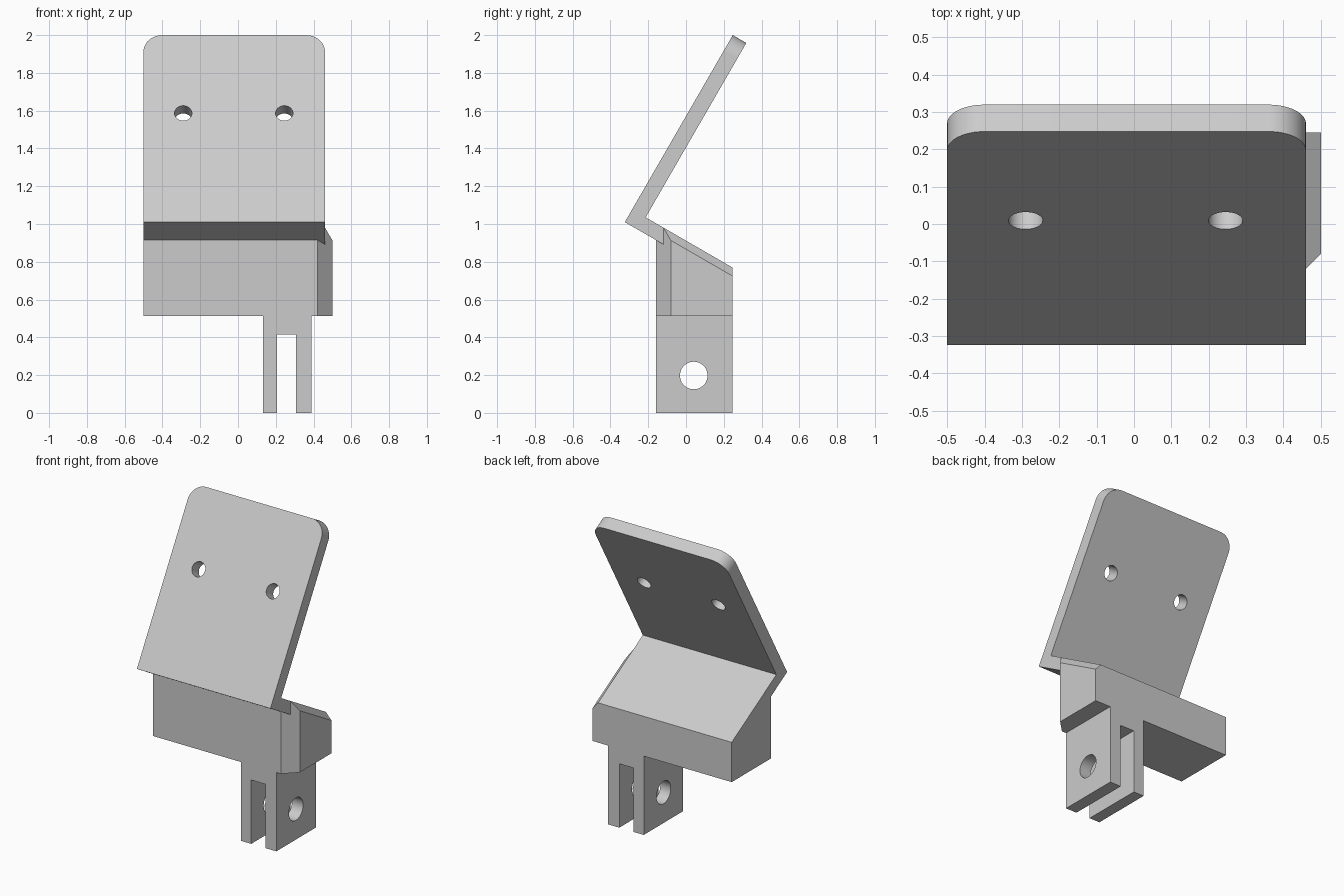
import bpy, bmesh, math
from mathutils import Vector

cube = bpy.data.objects.get("Cube")
if cube:
    bpy.data.objects.remove(cube, do_unlink=True)

grey = bpy.data.materials.new("plain grey")
grey.use_nodes = True
COLOUR = (0.6, 0.6, 0.6, 1)
grey.diffuse_color = COLOUR
grey.node_tree.nodes["Principled BSDF"].inputs["Base Color"].default_value = COLOUR

TILT = math.radians(30)
UP = Vector((0, math.sin(TILT), math.cos(TILT)))      # along the leaning plate
BACK = Vector((0, math.cos(TILT), -math.sin(TILT)))   # through the plate, down the slope
CORNER = Vector((0, -0.324, 1.01))                    # front lower edge of the plate
THICK, LEDGE = 0.083, 0.077
LEFT, RIGHT = -0.5, 0.46
FRONT, REAR, FLOOR = -0.16, 0.245, 0.512
SLOPE = math.tan(TILT)


def under(y):
    return CORNER.z - (y - CORNER.y) * SLOPE


def top(y):
    return under(y) + LEDGE / math.cos(TILT)


def loft(name, ring_a, ring_b):
    """Solid between two matching outlines."""
    bm = bmesh.new()
    a = [bm.verts.new(p) for p in ring_a]
    b = [bm.verts.new(p) for p in ring_b]
    bm.faces.new(a)
    bm.faces.new(b[::-1])
    for i in range(len(a)):
        j = (i + 1) % len(a)
        bm.faces.new((a[j], a[i], b[i], b[j]))
    bmesh.ops.recalc_face_normals(bm, faces=bm.faces)
    mesh = bpy.data.meshes.new(name)
    bm.to_mesh(mesh)
    bm.free()
    obj = bpy.data.objects.new(name, mesh)
    bpy.context.collection.objects.link(obj)
    mesh.materials.append(grey)
    return obj


def drill(obj, centre, axis, radius):
    """Cut a round hole through a part."""
    bpy.ops.mesh.primitive_cylinder_add(
        vertices=48, radius=radius, depth=0.5, location=centre,
        rotation=axis.to_track_quat('Z', 'Y').to_euler())
    cutter = bpy.context.object
    cutter.name = "hole_cutter"
    cutter.hide_render = True
    cutter.data.materials.append(grey)
    mod = obj.modifiers.new("hole", 'BOOLEAN')
    mod.operation, mod.solver, mod.object = 'DIFFERENCE', 'EXACT', cutter
    bpy.context.view_layer.objects.active = obj
    bpy.ops.object.modifier_apply(modifier=mod.name)
    bpy.data.objects.remove(cutter, do_unlink=True)


def smooth(obj):
    bpy.ops.object.select_all(action='DESELECT')
    obj.select_set(True)
    bpy.context.view_layer.objects.active = obj
    bpy.ops.object.shade_smooth_by_angle(angle=math.radians(30))


# Leaning plate with two rounded top corners and two screw holes
LENGTH, ROUND, STEPS = 1.143, 0.1, 12
outline = [(LEFT, 0), (RIGHT, 0)]
for cx, start in ((RIGHT - ROUND, 0), (LEFT + ROUND, 90)):
    for i in range(STEPS + 1):
        t = math.radians(start + 90 * i / STEPS)
        outline.append((cx + ROUND * math.cos(t), LENGTH - ROUND + ROUND * math.sin(t)))
face = [CORNER + UP * s + Vector((x, 0, 0)) for x, s in outline]
plate = loft("leaning_plate", face, [p + BACK * THICK for p in face])
for x in (-0.29, 0.245):
    drill(plate, CORNER + UP * 0.666 + Vector((x, 0, 0)), BACK, 0.046)
smooth(plate)

# Sloping ledge joining the plate to the body
low = CORNER.y + BACK.y * THICK
high = low + LEDGE * UP.y
plan = [(LEFT, low, high), (RIGHT, low, high), (RIGHT, -0.12, -0.12),
        (0.42, FRONT, FRONT), (LEFT, FRONT, FRONT)]
loft("sloping_ledge", [(x, yl, under(yl)) for x, yl, yh in plan],
     [(x, yh, top(yh)) for x, yl, yh in plan])

# Body with sloping top, cut front corner and chamfered side edge
plan = [(LEFT, FRONT), (0.42, FRONT), (0.5, -0.08), (0.5, REAR), (LEFT, REAR)]
body = loft("body", [(x, y, FLOOR) for x, y in plan], [(x, y, top(y)) for x, y in plan])
bm = bmesh.new()
bm.from_mesh(body.data)
normal = BACK.cross(Vector((0.04, 0, -0.045)))
if normal.z < 0:
    normal.negate()
bmesh.ops.bisect_plane(bm, geom=bm.verts[:] + bm.edges[:] + bm.faces[:],
                       plane_co=(RIGHT, 0, top(0)), plane_no=normal, clear_outer=True)
bmesh.ops.holes_fill(bm, edges=[e for e in bm.edges if e.is_boundary])
bmesh.ops.recalc_face_normals(bm, faces=bm.faces)
bm.to_mesh(body.data)
bm.free()

# Two-pronged hinge foot with a pin hole
PRONG = 0.415
profile = [(0.132, FLOOR), (0.132, 0), (0.207, 0), (0.207, PRONG),
           (0.308, PRONG), (0.308, 0), (0.388, 0), (0.388, FLOOR)]
foot = loft("hinge_foot", [(x, FRONT, z) for x, z in profile],
            [(x, REAR, z) for x, z in profile])
drill(foot, Vector((0.26, 0.041, 0.198)), Vector((1, 0, 0)), 0.073)
smooth(foot)
